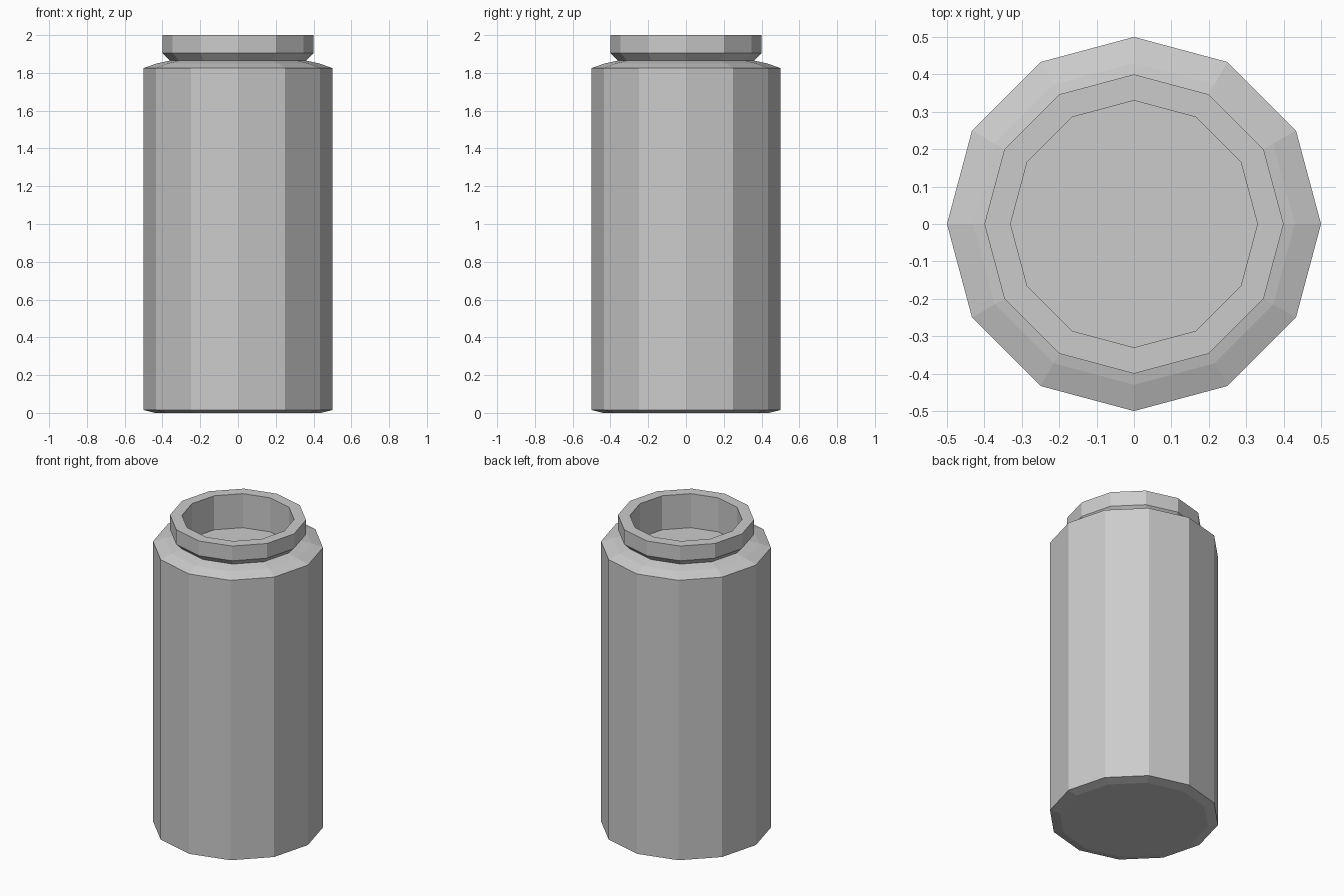
import bpy, bmesh
from math import cos, sin, pi

if "Cube" in bpy.data.objects:
    bpy.data.objects.remove(bpy.data.objects["Cube"])

SIDES = 12


def lathe(name, profile):
    """Spin an (r, z) profile into a flat-shaded solid, capped at both ends."""
    bm = bmesh.new()
    rings = [[bm.verts.new((r * cos(2 * pi * i / SIDES), r * sin(2 * pi * i / SIDES), z))
              for i in range(SIDES)] for r, z in profile]
    for a, b in zip(rings, rings[1:]):
        for i in range(SIDES):
            j = (i + 1) % SIDES
            bm.faces.new((a[i], a[j], b[j], b[i]))
    bm.faces.new(rings[0][::-1])
    bm.faces.new(rings[-1])
    mesh = bpy.data.meshes.new(name)
    bm.to_mesh(mesh)
    bm.free()
    obj = bpy.data.objects.new(name, mesh)
    bpy.context.collection.objects.link(obj)
    return obj


lathe("jar", [
    (0.44, 0), (0.50, 0.015),                     # chamfered base
    (0.50, 1.825), (0.43, 1.85), (0.36, 1.865),   # body and shoulder
    (0.40, 1.905), (0.40, 2.0),                   # neck groove and lip
    (0.33, 2.0), (0.33, 1.78),                    # mouth recess, closed by its floor
])
